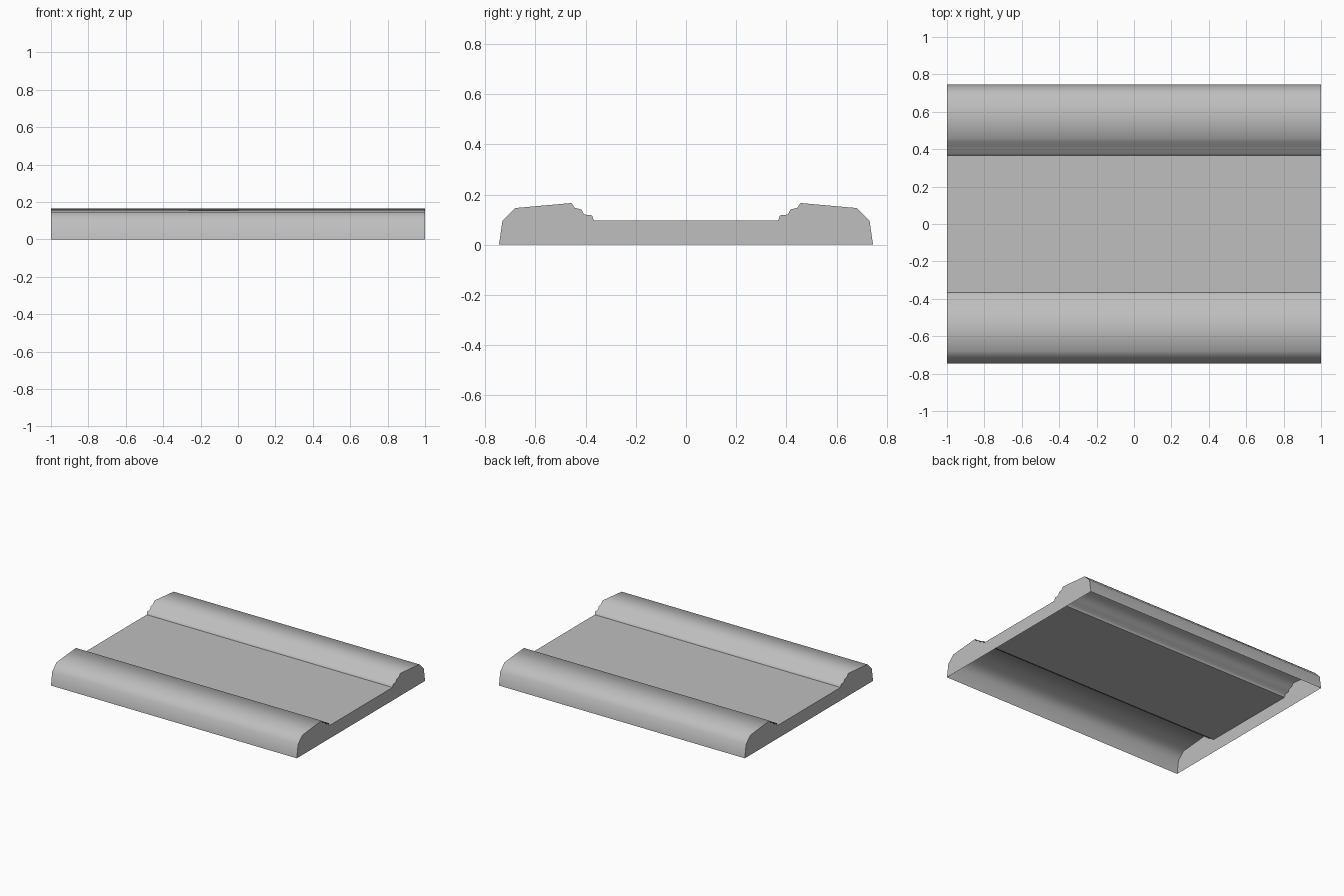
import bpy
import bmesh

cube = bpy.data.objects.get("Cube")
if cube:
    bpy.data.objects.remove(cube, do_unlink=True)

grey = bpy.data.materials.new("plain grey")
grey.use_nodes = True
colour = (0.52, 0.52, 0.52, 1)
grey.diffuse_color = colour
grey.node_tree.nodes["Principled BSDF"].inputs["Base Color"].default_value = colour

# Front rail cross-section (y, z), from the outer foot to the bed
RAIL = [(-0.745, 0), (-0.731, 0.096), (-0.68, 0.146), (-0.456, 0.166),
        (-0.443, 0.147), (-0.416, 0.14), (-0.406, 0.12), (-0.374, 0.117),
        (-0.367, 0.096)]
BACK_RAIL = [(-y, z) for y, z in reversed(RAIL)]


def make_object(name, bm, smooth):
    for face in bm.faces:
        face.smooth = smooth
    mesh = bpy.data.meshes.new(name)
    bm.to_mesh(mesh)
    bm.free()
    mesh.materials.append(grey)
    obj = bpy.data.objects.new(name, mesh)
    bpy.context.collection.objects.link(obj)
    return obj


def sweep(name, profile, smooth):
    """Run an open cross-section along x."""
    bm = bmesh.new()
    rows = [[bm.verts.new((x, y, z)) for x in (-1, 1)] for y, z in profile]
    for a, b in zip(rows, rows[1:]):
        bm.faces.new((a[0], a[1], b[1], b[0]))
    return make_object(name, bm, smooth)


def end_cap(name, x):
    """Close one end with the full cross-section."""
    bm = bmesh.new()
    outline = RAIL + BACK_RAIL
    if x > 0:
        outline = outline[::-1]
    bm.faces.new([bm.verts.new((x, y, z)) for y, z in outline])
    return make_object(name, bm, False)


# Stepped rails, flat bed between them, and closed ends; the underside is open
sweep("front_rail", RAIL, True)
sweep("back_rail", BACK_RAIL, True)
sweep("bed", [RAIL[-1], BACK_RAIL[0]], False)
end_cap("left_end", 1)
end_cap("right_end", -1)
